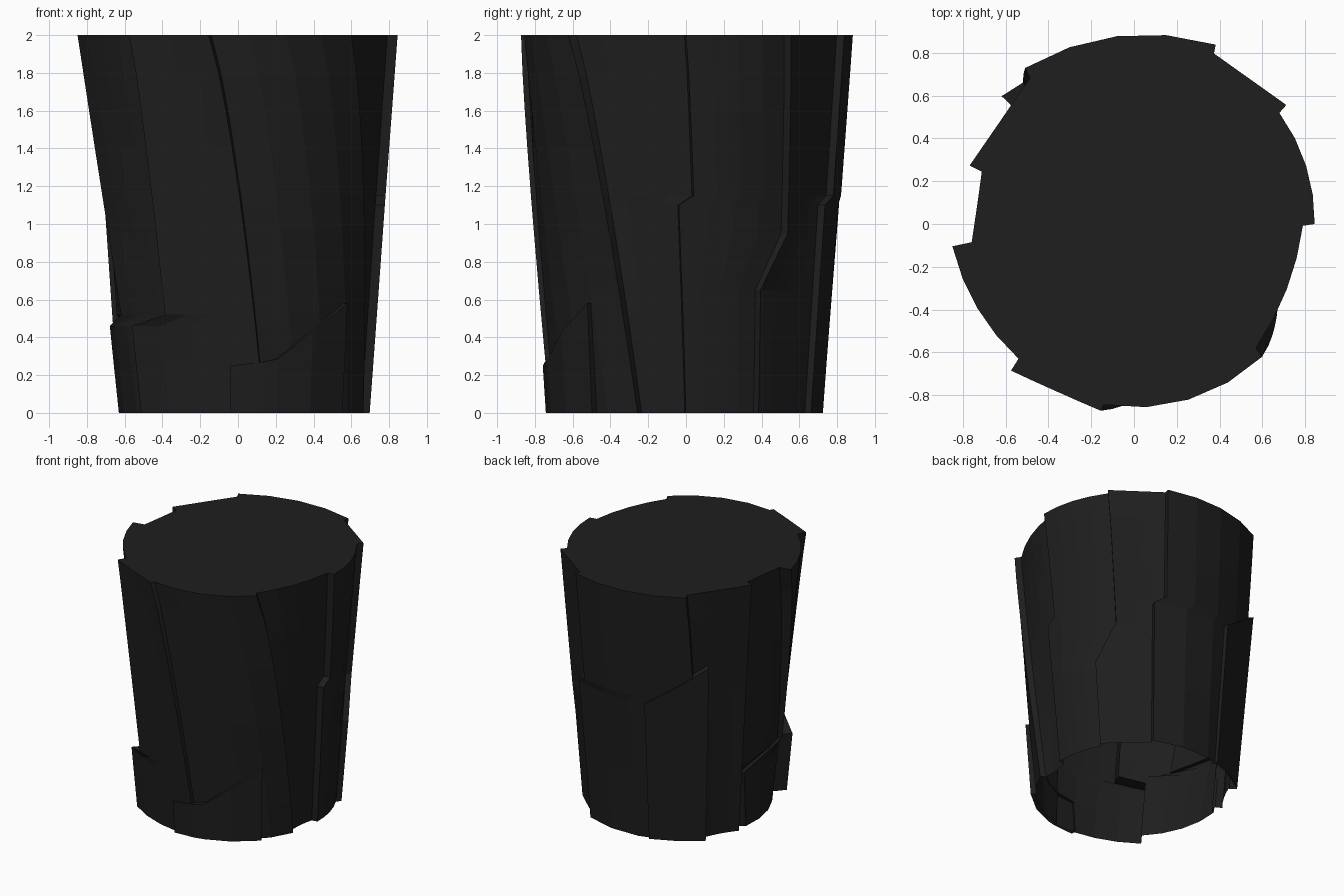
import bpy, bmesh, math

if "Cube" in bpy.data.objects:
    bpy.data.objects.remove(bpy.data.objects["Cube"])

mat = bpy.data.materials.new("charcoal_black")
mat.diffuse_color = (0.013, 0.013, 0.013, 1)
mat.use_nodes = True
mat.node_tree.nodes["Principled BSDF"].inputs["Base Color"].default_value = mat.diffuse_color
SEGS = 4          # flat faces across each strip
TAPER = .825      # bottom radius relative to rim radius


def polar(deg, r, z):
    a = math.radians(deg)
    return (r * math.cos(a), r * math.sin(a), z)


def finish(bm, name):
    me = bpy.data.meshes.new(name)
    bm.to_mesh(me)
    bm.free()
    me.materials.append(mat)
    bpy.context.collection.objects.link(bpy.data.objects.new(name, me))


def bow(a, mid, b, u):
    """Parabola through a, mid, b at u = 0, half, 1."""
    return a * (1 - u) + b * u + 2 * u * (1 - u) * (2 * mid - a - b)


# Overlapping strips: seam angle at rim, drift towards the bottom,
# sideways jump and its height, rim radius at start, middle and end
STRIPS = [
    (0, 6, -6, 1.12, .845, .85, .856),
    (38, 5, -12, .8, .904, .868, .881),
    (65.5, 1, -6, 1.12, .922, .882, .89),
    (125.5, 8, 0, 0, .838, .789, .816),
    (161, -1, 0, 0, .753, .739, .764),
    (187, 26, -46, .5, .856, .832, .83),
    (230, 13, -17, .5, .895, .863, .887),
    (260.5, 21, 0, 0, .857, .86, .863),
    (314.5, 25, 0, 0, .813, .777, .79),
]


def seam(strip, z):
    top, drift, jump, jump_z = strip[:4]
    return top + drift * (1 - z / 2) ** .8 + (jump if z < jump_z else 0)


# Main tapered shell: open below, closed on top
bm = bmesh.new()
rings = []
for z in (0, .25, .46, .52, .65, .95, 1.1, 1.15, 1.4, 1.6, 1.8, 2):
    ring = []
    for i, strip in enumerate(STRIPS):
        last = i == len(STRIPS) - 1
        a0 = seam(strip, z)
        # strip ends just before the next seam, so the step wall slants a little
        a1 = seam(STRIPS[0 if last else i + 1], z) + (360 if last else 0) - .6
        low = TAPER - (.075 if i == 5 else 0)
        s = low + (1 - low) * z / 2
        for k in range(SEGS + 1):
            u = k / SEGS
            ring.append(bm.verts.new(polar(a0 + (a1 - a0) * u, s * bow(*strip[4:], u), z)))
    rings.append(ring)
n = len(rings[0])
for lo, hi in zip(rings, rings[1:]):
    for k in range(n):
        m = (k + 1) % n
        bm.faces.new((lo[k], lo[m], hi[m], hi[k]))
centre = bm.verts.new((0, 0, 2))
for k in range(n):
    bm.faces.new((rings[-1][k], rings[-1][(k + 1) % n], centre))
finish(bm, "tapered_shell")


def raised_plate(name, top_line, sag, slope, depth, r0=.743):
    """Plate standing proud of the shell; top_line is (angle, height) points."""
    bm = bmesh.new()
    cols = []
    for i, (a, zt) in enumerate(top_line):
        f = 1 if i in (0, len(top_line) - 1) else sag
        rb, rt = r0 * f, (r0 + slope * zt) * f
        cols.append([bm.verts.new(polar(a, r, z)) for r, z in
                     ((rb - depth, 0), (rb, 0), (rt, zt), (rt - depth, zt))])
    for a, b in zip(cols, cols[1:]):
        for k in (1, 2):
            bm.faces.new((a[k], b[k], b[k + 1], a[k + 1]))
    bm.faces.new(cols[0])
    bm.faces.new(cols[-1][::-1])
    finish(bm, name)


# Broken lower plates at the front and the back
raised_plate("lower_front_plate",
             [(267, .25), (280, .27), (286, .285), (301, .43), (318, .58)], .998, .065, .04)
raised_plate("lower_back_plate", [(104, 1.11), (120, 1.26), (136, 1.42)], .988, .083, .06)
